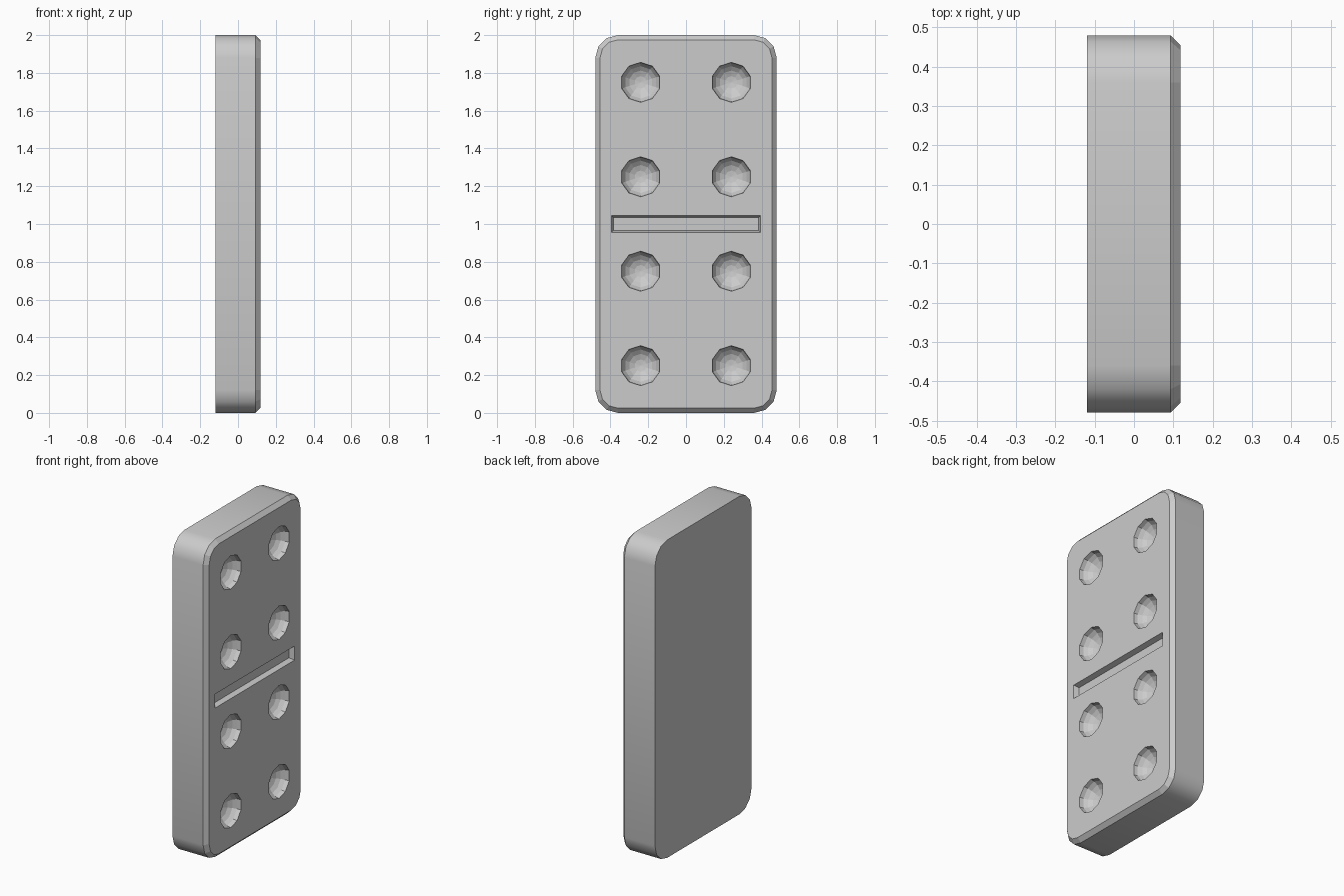
import bpy, bmesh
from math import sin, cos, pi, radians
from mathutils import Matrix

if "Cube" in bpy.data.objects:
    bpy.data.objects.remove(bpy.data.objects["Cube"])


def outline(hy, hz, r, n=3):
    """Rounded rectangle in the y-z plane, centred on z = 1."""
    pts = []
    for k, (sy, sz) in enumerate([(1, 1), (-1, 1), (-1, -1), (1, -1)]):
        for i in range(n + 1):
            a = k * pi / 2 + i * pi / 2 / n
            pts.append((sy * (hy - r) + r * cos(a), 1 + sz * (hz - r) + r * sin(a)))
    return pts


def loft(bm, sections):
    """Skin a list of (x, outline) sections and cap both ends."""
    rings = [[bm.verts.new((x, y, z)) for y, z in pts] for x, pts in sections]
    n = len(rings[0])
    for a, b in zip(rings, rings[1:]):
        for i in range(n):
            bm.faces.new((a[i], a[(i + 1) % n], b[(i + 1) % n], b[i]))
    bm.faces.new(rings[0][::-1])
    bm.faces.new(rings[-1])


def make_object(name, bm):
    bmesh.ops.recalc_face_normals(bm, faces=bm.faces)
    mesh = bpy.data.meshes.new(name)
    bm.to_mesh(mesh)
    bm.free()
    obj = bpy.data.objects.new(name, mesh)
    bpy.context.collection.objects.link(obj)
    return obj


def rect(hy, hz):
    return [(hy, 1 + hz), (-hy, 1 + hz), (-hy, 1 - hz), (hy, 1 - hz)]


# Tile body: rounded slab with a chamfer round the +x face
bm = bmesh.new()
loft(bm, [(-0.12, outline(0.48, 1.0, 0.12)),
          (0.093, outline(0.48, 1.0, 0.12)),
          (0.118, outline(0.455, 0.975, 0.095))])
bm.normal_update()
for f in bm.faces:
    f.smooth = abs(f.normal.x) < 0.01
tile = make_object("domino_tile", bm)

# Pip cutters: ten-sided spheres with their pole along x
bm = bmesh.new()
for z in (0.25, 0.75, 1.25, 1.75):
    for y in (-0.24, 0.24):
        m = (Matrix.Translation((0.118, y, z)) @ Matrix.Rotation(radians(90), 4, 'Y')
             @ Matrix.Rotation(radians(90), 4, 'Z') @ Matrix.Diagonal((1, 1, 0.75, 1)))
        bmesh.ops.create_uvsphere(bm, u_segments=10, v_segments=10, radius=0.106, matrix=m)
# Divider groove cutter with slightly sloping walls
loft(bm, [(0.085, rect(0.385, 0.035)), (0.118, rect(0.395, 0.044)),
          (0.15, rect(0.395, 0.044))])
cutter = make_object("pip_and_groove_cutter", bm)

# Carve the face, then remove the cutter
mod = tile.modifiers.new("carve", 'BOOLEAN')
mod.operation = 'DIFFERENCE'
mod.solver = 'EXACT'
mod.object = cutter
bpy.context.view_layer.objects.active = tile
bpy.ops.object.modifier_apply(modifier=mod.name)
bpy.data.objects.remove(cutter)
